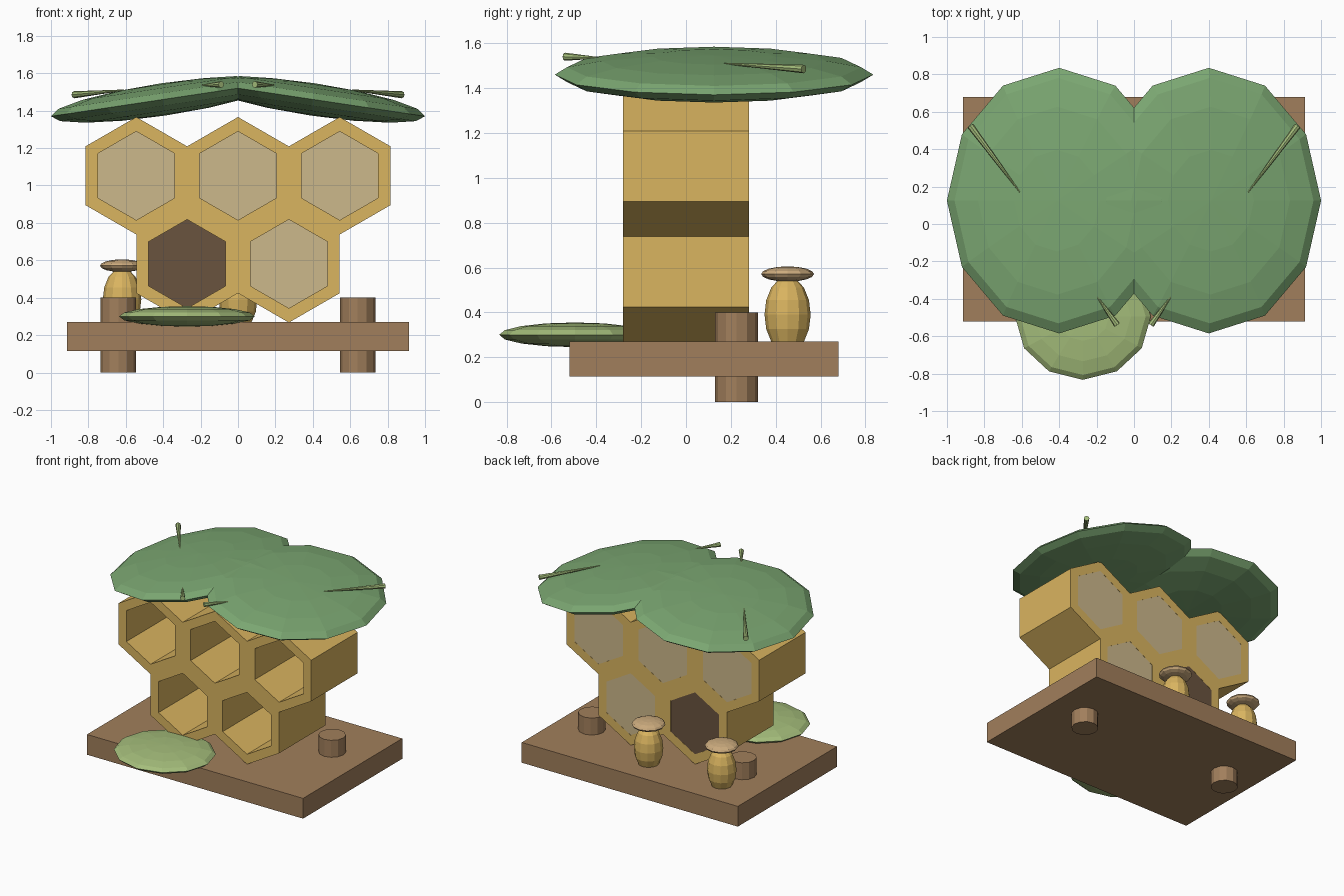
import bpy, bmesh
from math import sin, cos, pi, atan
from mathutils import Vector

if "Cube" in bpy.data.objects:
    bpy.data.objects.remove(bpy.data.objects["Cube"])


def material(name, r, g, b):
    m = bpy.data.materials.new(name)
    m.diffuse_color = [(c / 255) ** 2.2 for c in (r, g, b)] + [1]
    m.use_nodes = True
    m.node_tree.nodes["Principled BSDF"].inputs["Base Color"].default_value = m.diffuse_color
    return m


honey = material("honey", 217, 179, 96)
wax = material("wax", 203, 183, 138)
dark = material("dark_brown", 105, 84, 65)
wood = material("wood", 160, 126, 92)
leaf = material("leaf_green", 122, 165, 113)
sprout = material("light_green", 163, 188, 122)
cap_tan = material("cap_tan", 203, 170, 125)


def finish(name, mat):
    ob = bpy.context.object
    ob.name = name
    ob.data.materials.append(mat)
    return ob


def ellipsoid(name, loc, radii, mat, tilt=0):
    bpy.ops.mesh.primitive_uv_sphere_add(segments=12, ring_count=8, location=loc,
                                         rotation=(0, tilt, 0))
    bpy.context.object.scale = radii
    return finish(name, mat)


def taper(name, start, end, r1, r2, mat, sides=8):
    a, b = Vector(start), Vector(end)
    d = b - a
    bpy.ops.mesh.primitive_cone_add(vertices=sides, radius1=r1, radius2=r2,
                                    depth=d.length, location=(a + b) / 2)
    bpy.context.object.rotation_euler = d.to_track_quat('Z', 'Y').to_euler()
    return finish(name, mat)


def hexagon(cx, cz, r, y):
    return [(cx + r * sin(i * pi / 3), y, cz + r * cos(i * pi / 3)) for i in range(6)]


# Base board and the two pegs running through it
bpy.ops.mesh.primitive_cube_add(size=1, location=(0, 0.08, 0.1925))
bpy.context.object.scale = (1.83, 1.2, 0.155)
finish("base_board", wood)
for s, side in ((-1, "left"), (1, "right")):
    taper(f"peg_{side}", (s * 0.64, 0.225, 0), (s * 0.64, 0.225, 0.4), 0.095, 0.095, wood, 12)

# Honeycomb: welded hexagonal rings, thickened
R_OUT, R_IN = 0.314, 0.237
AP = R_OUT * cos(pi / 6)
cells = [(-2 * AP, 1.052), (0, 1.052), (2 * AP, 1.052),
         (-AP, 1.052 - 1.5 * R_OUT), (AP, 1.052 - 1.5 * R_OUT)]
bm = bmesh.new()
for cx, cz in cells:
    outer = [bm.verts.new(p) for p in hexagon(cx, cz, R_OUT, 0)]
    inner = [bm.verts.new(p) for p in hexagon(cx, cz, R_IN, 0)]
    for i in range(6):
        j = (i + 1) % 6
        bm.faces.new((outer[i], inner[i], inner[j], outer[j]))
bmesh.ops.remove_doubles(bm, verts=bm.verts, dist=0.001)
me = bpy.data.meshes.new("honeycomb")
bm.to_mesh(me)
bm.free()
comb = bpy.data.objects.new("honeycomb", me)
bpy.context.collection.objects.link(comb)
me.materials.append(honey)
mod = comb.modifiers.new("depth", 'SOLIDIFY')
mod.thickness, mod.offset = 0.56, 0

# Panels closing the back of each cell
for n, (cx, cz) in enumerate(cells):
    bm = bmesh.new()
    front = [bm.verts.new(p) for p in hexagon(cx, cz, R_IN, 0.25)]
    back = [bm.verts.new(p) for p in hexagon(cx, cz, R_IN, 0.279)]
    bm.faces.new(front)
    bm.faces.new(back[::-1])
    for i in range(6):
        j = (i + 1) % 6
        bm.faces.new((front[j], front[i], back[i], back[j]))
    bmesh.ops.recalc_face_normals(bm, faces=bm.faces)
    me = bpy.data.meshes.new("cell_panel")
    bm.to_mesh(me)
    bm.free()
    me.materials.append(dark if n == 3 else wax)
    bpy.context.collection.objects.link(bpy.data.objects.new(f"cell_panel_{n + 1}", me))

# Roof leaves with twigs
for s, side in ((-1, "left"), (1, "right")):
    ellipsoid(f"roof_leaf_{side}", (s * 0.4, 0.125, 1.46), (0.607, 0.71, 0.087), leaf,
              s * atan(0.15))
    taper(f"back_twig_{side}", (s * 0.875, 0.525, 1.485), (s * 0.61, 0.17, 1.51),
          0.019, 0.003, sprout)
    taper(f"front_twig_{side}", (s * 0.09, -0.54, 1.54), (s * 0.2, -0.385, 1.535),
          0.018, 0.003, sprout)

# Landing leaf in front of the entrance
ellipsoid("landing_leaf", (-0.273, -0.495, 0.3), (0.363, 0.338, 0.055), sprout)

# Honey jars behind the comb
for x, side in ((-0.62, "left"), (0, "middle")):
    ellipsoid(f"jar_{side}", (x, 0.453, 0.39), (0.103, 0.103, 0.17), honey)
    ellipsoid(f"jar_cap_{side}", (x, 0.453, 0.571), (0.118, 0.118, 0.034), cap_tan)
